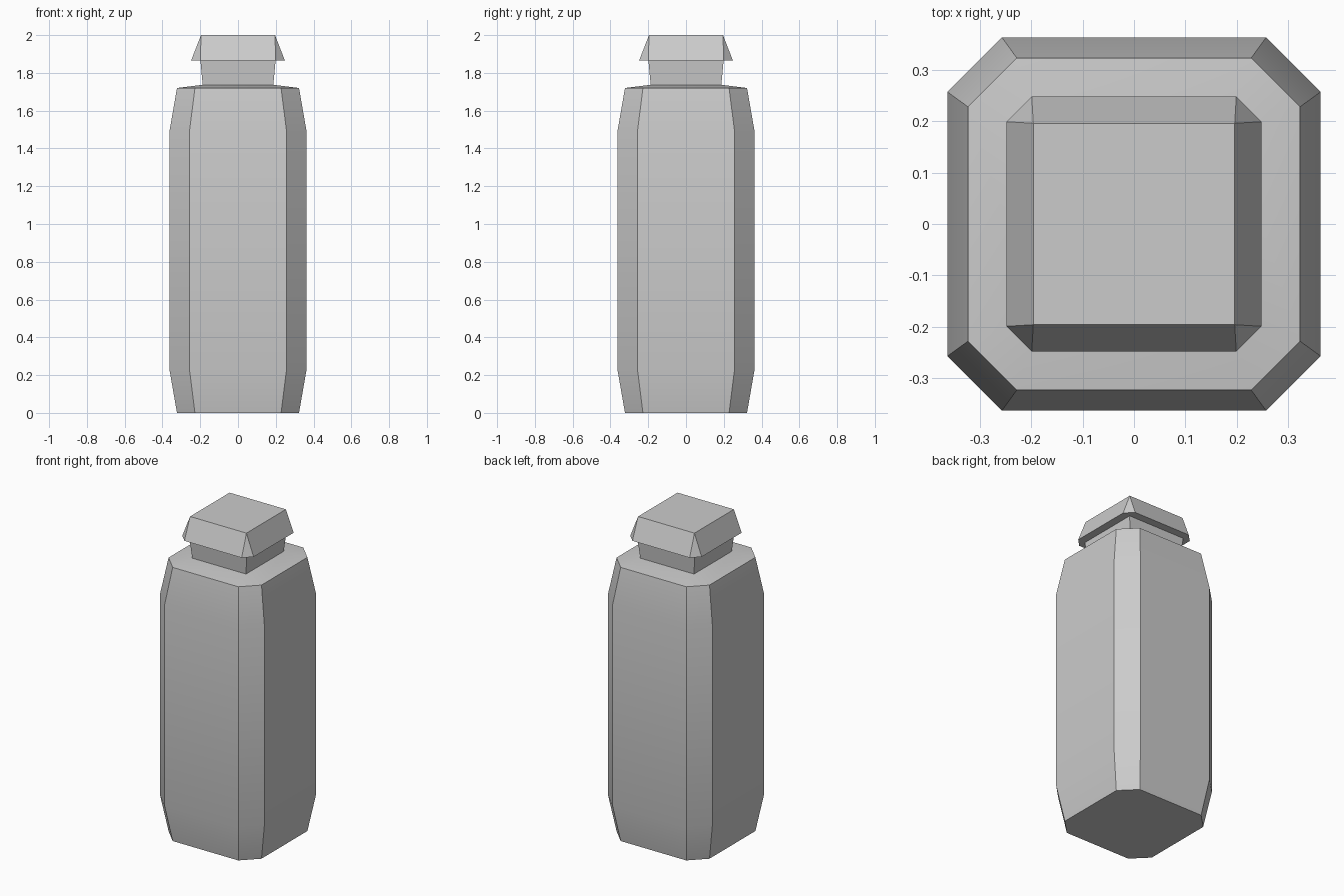
import bpy, bmesh, math

cube = bpy.data.objects.get("Cube")
if cube:
    bpy.data.objects.remove(cube, do_unlink=True)

grey = bpy.data.materials.new("plain_grey")
grey.use_nodes = True
colour = (0.6, 0.6, 0.6, 1)
grey.diffuse_color = colour
grey.node_tree.nodes["Principled BSDF"].inputs["Base Color"].default_value = colour


def ring(bm, half, flat, z):
    """Square ring with cut corners; flat == half gives sharp corners."""
    quarter = [(half, -flat), (half, flat)]
    points = []
    for _ in range(4):
        points += quarter
        quarter = [(-y, x) for x, y in quarter]
    return [bm.verts.new((x, y, z)) for x, y in points]


def loft(name, sections):
    """Closed stack of rings, each given as half width, half flat, height."""
    bm = bmesh.new()
    rings = [ring(bm, *s) for s in sections]
    for low, high in zip(rings, rings[1:]):
        for i in range(8):
            j = (i + 1) % 8
            bm.faces.new((low[i], low[j], high[j], high[i]))
    bm.faces.new(rings[0][::-1])
    bm.faces.new(rings[-1])
    # Merge the doubled corners of plain square rings
    bmesh.ops.remove_doubles(bm, verts=bm.verts, dist=0.0005)
    bmesh.ops.recalc_face_normals(bm, faces=bm.faces)
    mesh = bpy.data.meshes.new(name)
    bm.to_mesh(mesh)
    bm.free()
    mesh.materials.append(grey)
    obj = bpy.data.objects.new(name, mesh)
    bpy.context.collection.objects.link(obj)
    bpy.ops.object.select_all(action="DESELECT")
    bpy.context.view_layer.objects.active = obj
    obj.select_set(True)
    bpy.ops.object.shade_smooth_by_angle(angle=math.radians(30))
    return obj


# Bottle body with tapered ends, shallow shoulder and square neck
loft("bottle_body", [
    (0.323, 0.228, 0.0),
    (0.363, 0.257, 0.23),
    (0.363, 0.257, 1.49),
    (0.323, 0.228, 1.72),
    (0.187, 0.187, 1.737),
    (0.199, 0.199, 1.865),
])

# Flared cap with cut lower corners
loft("bottle_cap", [
    (0.248, 0.199, 1.866),
    (0.196, 0.196, 2.0),
])
